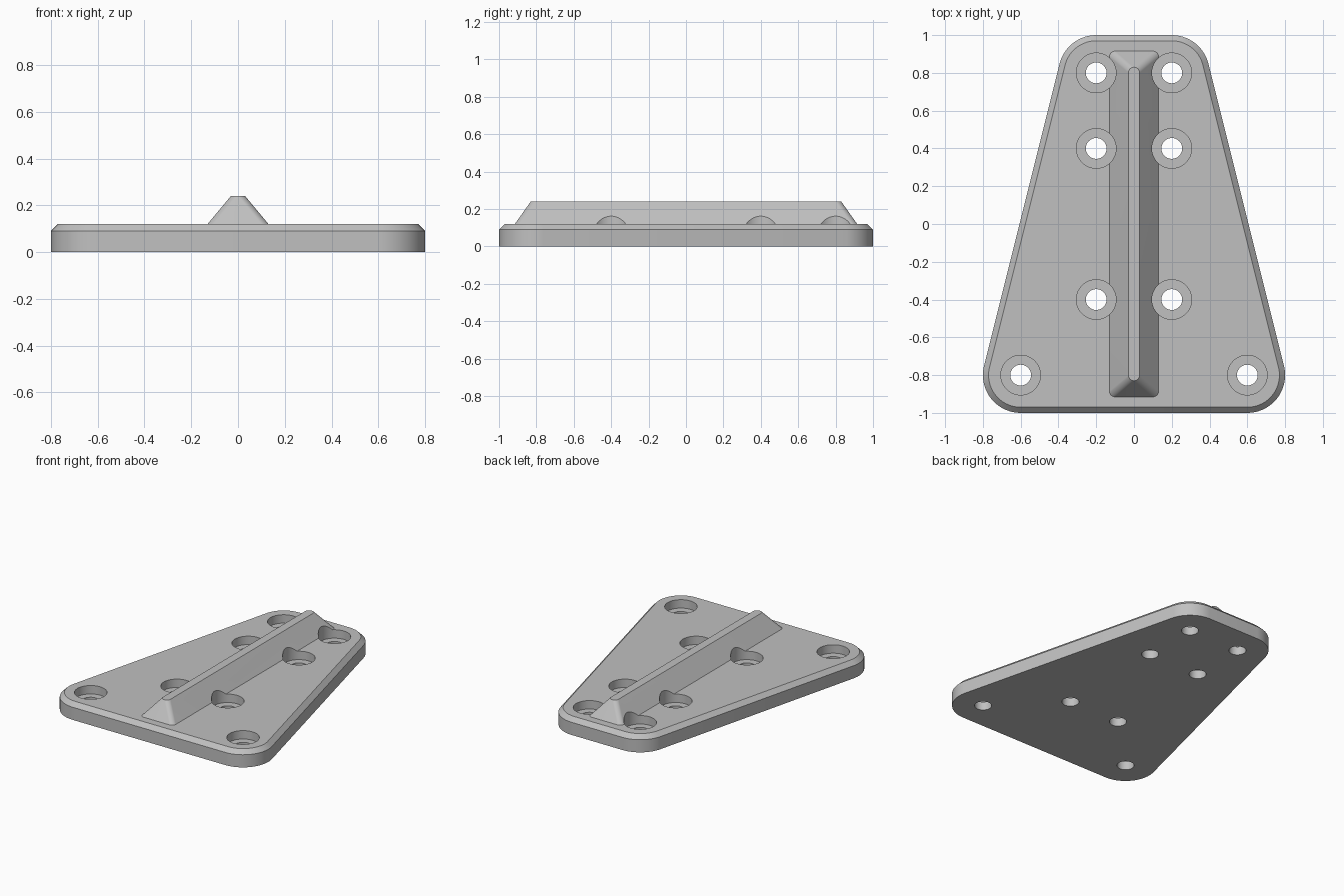
import bpy, bmesh, math

if "Cube" in bpy.data.objects:
    bpy.data.objects.remove(bpy.data.objects["Cube"], do_unlink=True)

THICK, CHAMFER, RIDGE_TOP = 0.12, 0.03, 0.24
HOLES = [(0.2, 0.8), (0.2, 0.4), (0.2, -0.4), (0.6, -0.8)]

grey = bpy.data.materials.new("plain grey")
grey.use_nodes = True
colour = (0.53, 0.53, 0.53, 1)
grey.diffuse_color = colour
grey.node_tree.nodes["Principled BSDF"].inputs["Base Color"].default_value = colour


def make_object(name, bm):
    bmesh.ops.recalc_face_normals(bm, faces=bm.faces[:])
    mesh = bpy.data.meshes.new(name)
    bm.to_mesh(mesh)
    bm.free()
    mesh.materials.append(grey)
    obj = bpy.data.objects.new(name, mesh)
    bpy.context.collection.objects.link(obj)
    return obj


def rounded_hull(name, rings, steps=64):
    """Convex solid round mirrored circles; each ring is (centres, radius, z)."""
    bm = bmesh.new()
    for centres, radius, z in rings:
        for cx, cy in centres:
            for side in ((1, -1) if cx else (1,)):
                for i in range(steps):
                    a = math.tau * i / steps
                    bm.verts.new((side * cx + radius * math.cos(a), cy + radius * math.sin(a), z))
    hull = bmesh.ops.convex_hull(bm, input=bm.verts[:])
    spare = {g for g in hull["geom_interior"] + hull["geom_unused"]
             if isinstance(g, bmesh.types.BMVert)}
    bmesh.ops.delete(bm, geom=list(spare), context="VERTS")
    bmesh.ops.dissolve_limit(bm, angle_limit=math.radians(0.5), verts=bm.verts[:], edges=bm.edges[:])
    return make_object(name, bm)


def hole_cutter(name, radius, bottom, top):
    """One upright cylinder for every mirrored hole."""
    bm = bmesh.new()
    for x, y in HOLES:
        for side in (1, -1):
            made = bmesh.ops.create_cone(bm, cap_ends=True, segments=64, radius1=radius,
                                         radius2=radius, depth=top - bottom)
            bmesh.ops.translate(bm, verts=made["verts"], vec=(side * x, y, (top + bottom) / 2))
    obj = make_object(name, bm)
    obj.hide_render = True
    return obj


def combine(target, tool, operation):
    mod = target.modifiers.new(operation.title(), "BOOLEAN")
    mod.operation, mod.object, mod.solver = operation, tool, "EXACT"
    bpy.context.view_layer.objects.active = target
    bpy.ops.object.modifier_apply(modifier=mod.name)
    bpy.data.objects.remove(tool, do_unlink=True)


# Tapered base plate with round corners and a chamfered top edge
corners = [(0.6, -0.8), (0.2, 0.8)]
plate = rounded_hull("mounting_plate", [
    (corners, 0.2, 0),
    (corners, 0.2, THICK - CHAMFER),
    (corners, 0.2 - CHAMFER, THICK)])

# Central ridge, sloped on all sides, sunk slightly into the plate
foot = [(0.1, -0.885), (0.1, 0.885)]
crest = [(0, -0.8), (0, 0.8)]
ridge = rounded_hull("ridge", [
    (foot, 0.03, THICK - 0.02),
    (foot, 0.03, THICK),
    (crest, 0.03, RIDGE_TOP)])
combine(plate, ridge, "UNION")

# Screw holes with wide recesses that also bite into the ridge
combine(plate, hole_cutter("recess_cutter", 0.105, 0.06, 0.4), "DIFFERENCE")
combine(plate, hole_cutter("hole_cutter", 0.055, -0.1, 0.4), "DIFFERENCE")

# Smooth curved walls, crisp edges
bpy.ops.object.select_all(action="DESELECT")
plate.select_set(True)
bpy.context.view_layer.objects.active = plate
bpy.ops.object.shade_smooth_by_angle(angle=math.radians(25))
